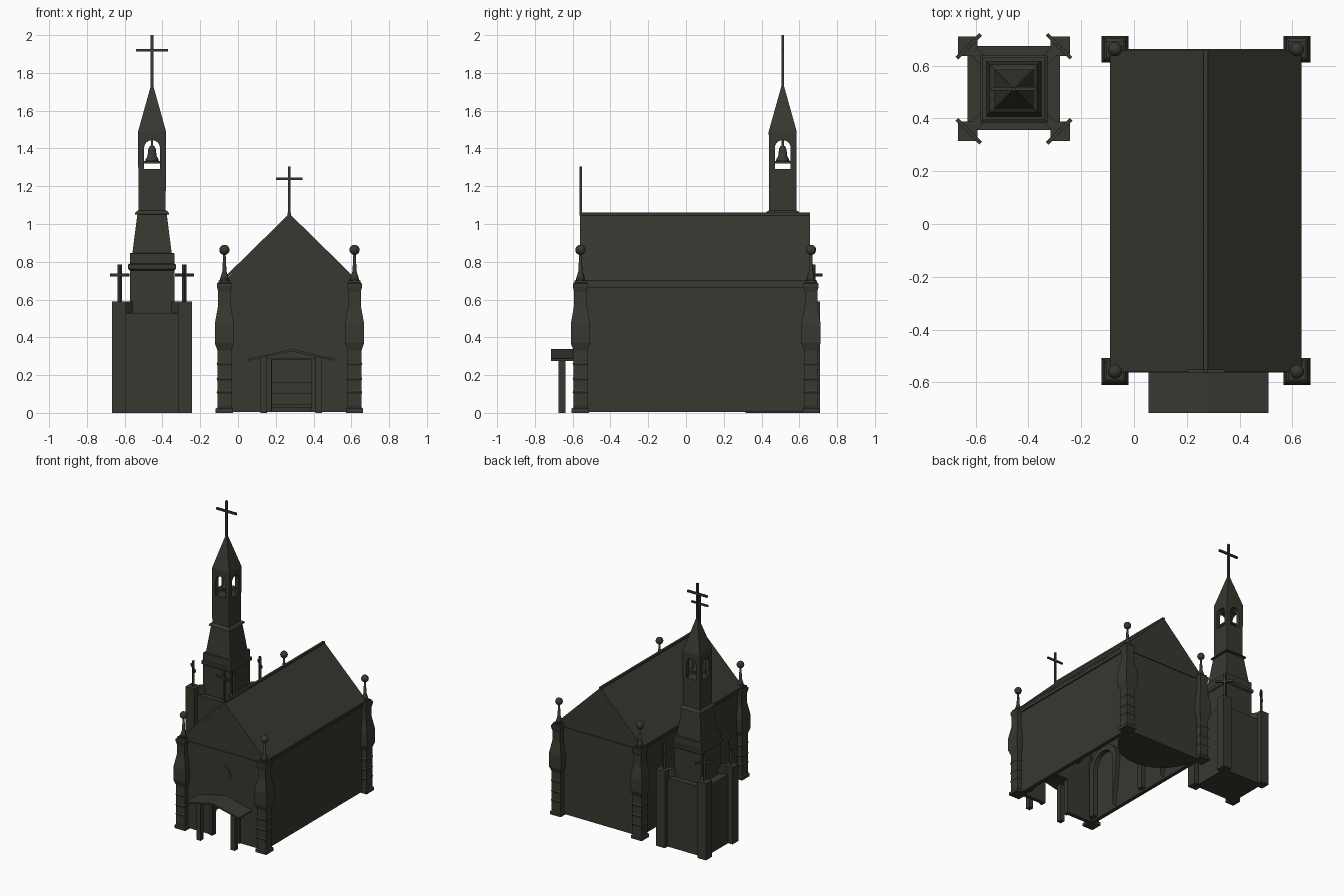
import bpy, bmesh, math
from mathutils import Matrix

cube = bpy.data.objects.get("Cube")
if cube:
    bpy.data.objects.remove(cube, do_unlink=True)

stone = bpy.data.materials.new("dark_olive_stone")
stone.use_nodes = True
COLOUR = (0.04, 0.038, 0.029, 1)
stone.diffuse_color = COLOUR
stone.node_tree.nodes["Principled BSDF"].inputs["Base Color"].default_value = COLOUR


def finish(name, bm, smooth=False):
    bmesh.ops.recalc_face_normals(bm, faces=bm.faces)
    mesh = bpy.data.meshes.new(name)
    bm.to_mesh(mesh)
    bm.free()
    mesh.materials.append(stone)
    obj = bpy.data.objects.new(name, mesh)
    bpy.context.collection.objects.link(obj)
    if smooth:
        for p in mesh.polygons:
            p.use_smooth = True
    return obj


def box(name, x0, x1, y0, y1, z0, z1):
    return prism(name, [(x0, z0), (x1, z0), (x1, z1), (x0, z1)], y0, y1)


def prism(name, pts, d0, d1, axis="y"):
    """Extrude an outline of (across, z) points along y or x; axis z takes (x, y)."""
    place = {"y": lambda p: (p[0], d0, p[1]),
             "x": lambda p: (d0, p[0], p[1]),
             "z": lambda p: (p[0], p[1], d0)}[axis]
    step = {"y": (0, d1 - d0, 0), "x": (d1 - d0, 0, 0), "z": (0, 0, d1 - d0)}[axis]
    bm = bmesh.new()
    face = bm.faces.new([bm.verts.new(place(p)) for p in pts])
    new = bmesh.ops.extrude_face_region(bm, geom=[face], use_keep_orig=True)["geom"]
    bmesh.ops.translate(bm, vec=step, verts=[g for g in new if isinstance(g, bmesh.types.BMVert)])
    return finish(name, bm)


def loft(name, profile, cx, cy, sides=4, smooth=False):
    """Stack rings of (half width, z); four sides gives an axis-aligned square."""
    k = 1 / math.cos(math.pi / sides)
    bm = bmesh.new()
    rings = []
    for r, z in profile:
        angles = [math.tau * (i + 0.5) / sides for i in range(sides)]
        rings.append([bm.verts.new((cx + r * k * math.cos(a), cy + r * k * math.sin(a), z)) for a in angles])
    for a, b in zip(rings, rings[1:]):
        for i in range(sides):
            j = (i + 1) % sides
            bm.faces.new((a[i], a[j], b[j], b[i]))
    bm.faces.new(rings[0][::-1])
    bm.faces.new(rings[-1])
    return finish(name, bm, smooth)


def cross(name, x, y, z0, z1, arm_z, half, t, angle=0):
    bm = bmesh.new()
    for w, d, lo, hi in ((t, t, z0, z1), (2 * half, t * 0.9, arm_z - t / 2, arm_z + t / 2)):
        m = (Matrix.Translation((x, y, (lo + hi) / 2)) @ Matrix.Rotation(angle, 4, "Z")
             @ Matrix.Diagonal((w, d, hi - lo, 1)))
        bmesh.ops.create_cube(bm, size=1, matrix=m)
    finish(name, bm)


def arch(half, z0, spring, c=0, n=12):
    """Outline of a round-headed opening."""
    top = [(c + half * math.cos(math.pi * i / n), spring + half * math.sin(math.pi * i / n)) for i in range(n + 1)]
    return [(c - half, z0), (c + half, z0)] + top


# Nave dimensions
CX, W, XL, XR = 0.272, 0.03, -0.072, 0.617
YF, YB = -0.557, 0.657
EAVE, RIDGE = 0.70, 1.055

# Nave walls, the front one with an open doorway
gable = [(XR, 0.005), (XR, EAVE), (CX, RIDGE - 0.012), (XL, EAVE), (XL, 0.005)]
door = [(0.18, 0.005), (0.18, 0.28), (0.39, 0.28), (0.39, 0.005)]
prism("front_wall", gable + door, YF, YF + W)
prism("back_wall", gable, YB - W, YB)
box("left_wall", XR - W, XR, YF, YB, 0.005, EAVE)
box("right_wall", XL, XL + W, YF, YB, 0.005, EAVE)

# String course under the eaves
box("front_string_course", XL, XR, YF - 0.006, YF, 0.665, 0.675)
box("back_string_course", XL, XR, YB, YB + 0.006, 0.665, 0.675)
for name, x in (("left_eave_moulding", XR), ("right_eave_moulding", XL)):
    box(name, x - 0.01, x + 0.01, YF, YB, 0.665, 0.69)

# Roof slopes and ridge
for name, s in (("left_roof", 1), ("right_roof", -1)):
    prism(name, [(CX, RIDGE), (CX + s * 0.362, 0.70), (CX + s * 0.362, 0.685), (CX, RIDGE - 0.025)],
          YF - 0.004, YB)
box("ridge_cap", CX - 0.009, CX + 0.009, YF - 0.004, YB, RIDGE - 0.015, RIDGE + 0.005)
cross("gable_cross", CX, YF, RIDGE - 0.01, 1.305, 1.24, 0.07, 0.013)

# Corner pillars with ball finials
PILLAR = [(0.046, 0), (0.046, 0.022), (0.037, 0.03), (0.037, 0.10), (0.041, 0.11), (0.037, 0.12),
          (0.037, 0.17), (0.041, 0.18), (0.037, 0.19), (0.037, 0.25), (0.041, 0.26), (0.037, 0.27),
          (0.037, 0.33), (0.051, 0.37), (0.051, 0.47), (0.033, 0.57), (0.033, 0.64),
          (0.04, 0.67), (0.04, 0.685), (0.032, 0.69), (0.032, 0.70)]
FINIAL = [(0.026, 0.70), (0.017, 0.73), (0.011, 0.75), (0.006, 0.85)]
for x, side in ((XL, "right"), (XR, "left")):
    for y, end in ((YF - 0.002, "front"), (YB + 0.005, "back")):
        tag = f"{end}_{side}"
        loft(tag + "_pillar", PILLAR, x, y)
        loft(tag + "_finial", FINIAL, x, y, 12, True)
        bm = bmesh.new()
        bmesh.ops.create_uvsphere(bm, u_segments=16, v_segments=10, radius=0.027,
                                  matrix=Matrix.Translation((x, y, 0.863)))
        finish(tag + "_ball", bm, True)

# Round window
ring = [(CX + 0.057 * math.cos(math.tau * i / 32), 0.505 + 0.057 * math.sin(math.tau * i / 32)) for i in range(32)]
prism("round_window", ring, YF - 0.005, YF)

# Porch: pitched slab on two posts, with door jambs behind
PX = 0.282
for name, s in (("porch_roof_left", 1), ("porch_roof_right", -1)):
    prism(name, [(PX, 0.338), (PX + s * 0.228, 0.287), (PX + s * 0.228, 0.276), (PX, 0.326)], -0.715, YF)
for name, s in (("left", 1), ("right", -1)):
    a, b = sorted((PX + s * 0.128, PX + s * 0.163))
    box(name + "_porch_post", a, b, -0.675, -0.637, 0, 0.30)
    a, b = sorted((PX + s * 0.105, PX + s * 0.128))
    box(name + "_door_jamb", a, b, YF - 0.012, YF + W, 0.005, 0.29)
box("door_lintel", 0.155, 0.41, YF - 0.012, YF, 0.28, 0.29)

# Sanctuary platform and altar inside
apse = [(CX + 0.32 * math.cos(math.pi + math.pi * i / 20), 0.64 + 0.32 * math.sin(math.pi + math.pi * i / 20))
        for i in range(21)]
prism("altar_platform", apse, 0.006, 0.03, "z")
box("altar_step", 0.12, 0.42, 0.45, 0.63, 0.03, 0.045)
box("altar_base", 0.15, 0.39, 0.50, 0.63, 0.045, 0.10)
box("altar_table", 0.14, 0.40, 0.48, 0.63, 0.10, 0.16)

# Arched frames on the inner faces of the long walls
for x, side in ((XL + W, 1), (XR - W, -1)):
    for y in (-0.355, 0.18):
        outer, inner = arch(0.15, 0.02, 0.40, y), arch(0.105, 0.02, 0.40, y)
        outline = outer[1:] + [outer[0], inner[0]] + inner[:1:-1] + [inner[1]]
        outline = outer[2:] + [outer[0], inner[0]] + inner[:2:-1] + [inner[1]]
        prism("inner_arch_frame", outline, x, x + side * 0.035, "x")

# Tower base with corner posts, diagonal buttresses and crosses
TX, TY = -0.455, 0.512
box("tower_base", -0.63, -0.28, 0.357, 0.675, 0, 0.53)
for sx, xn in ((-1, "right"), (1, "left")):
    for sy, yn in ((-1, "front"), (1, "back")):
        tag = f"tower_{yn}_{xn}"
        px, py = TX + sx * 0.175, TY + sy * 0.161
        loft(tag + "_post", [(0.037, 0), (0.037, 0.59)], px, py)
        bm = bmesh.new()
        mx, my = TX + sx * 0.13, TY + sy * 0.12
        bmesh.ops.create_cube(bm, size=1, matrix=Matrix.Translation((mx, my, 0.295))
                              @ Matrix.Rotation(sx * sy * math.pi / 4, 4, "Z")
                              @ Matrix.Diagonal((0.13, 0.035, 0.588, 1)))
        finish(tag + "_buttress", bm)
        cross(tag + "_cross", px + sx * -0.004, py, 0.58, 0.785, 0.73, 0.064, 0.016, -sx * sy * math.pi / 4)

# Tower shaft in stages
loft("tower_shaft", [(0.118, 0.52), (0.118, 0.755), (0.127, 0.762), (0.127, 0.785), (0.118, 0.79),
                     (0.118, 0.845), (0.104, 0.846), (0.078, 1.05), (0.092, 1.052),
                     (0.085, 1.065), (0.073, 1.072)], TX, TY)

# Belfry with arched openings cut through both ways
belfry = loft("belfry", [(0.072, 1.07), (0.074, 1.49)], TX, TY)
for axis, c, d in (("y", TX, TY), ("x", TY, TX)):
    cutter = prism("opening_cutter", arch(0.042, 1.29, 1.402, c), d - 0.2, d + 0.2, axis)
    cutter.hide_render = True
    mod = belfry.modifiers.new("opening", "BOOLEAN")
    mod.operation, mod.object, mod.solver = "DIFFERENCE", cutter, "EXACT"
    bpy.context.view_layer.objects.active = belfry
    bpy.ops.object.modifier_apply(modifier=mod.name)
    bpy.data.objects.remove(cutter, do_unlink=True)

# Bell and its shelf
loft("bell_shelf", [(0.05, 1.32), (0.05, 1.334)], TX, TY)
loft("bell", [(0.036, 1.334), (0.034, 1.342), (0.024, 1.36), (0.02, 1.395), (0.014, 1.41),
              (0.006, 1.415), (0.006, 1.45)], TX, TY, 16, True)

# Spire and top cross
loft("spire", [(0.074, 1.49), (0.004, 1.74)], TX, TY)
cross("spire_cross", TX, TY, 1.72, 2.0, 1.92, 0.085, 0.015)
